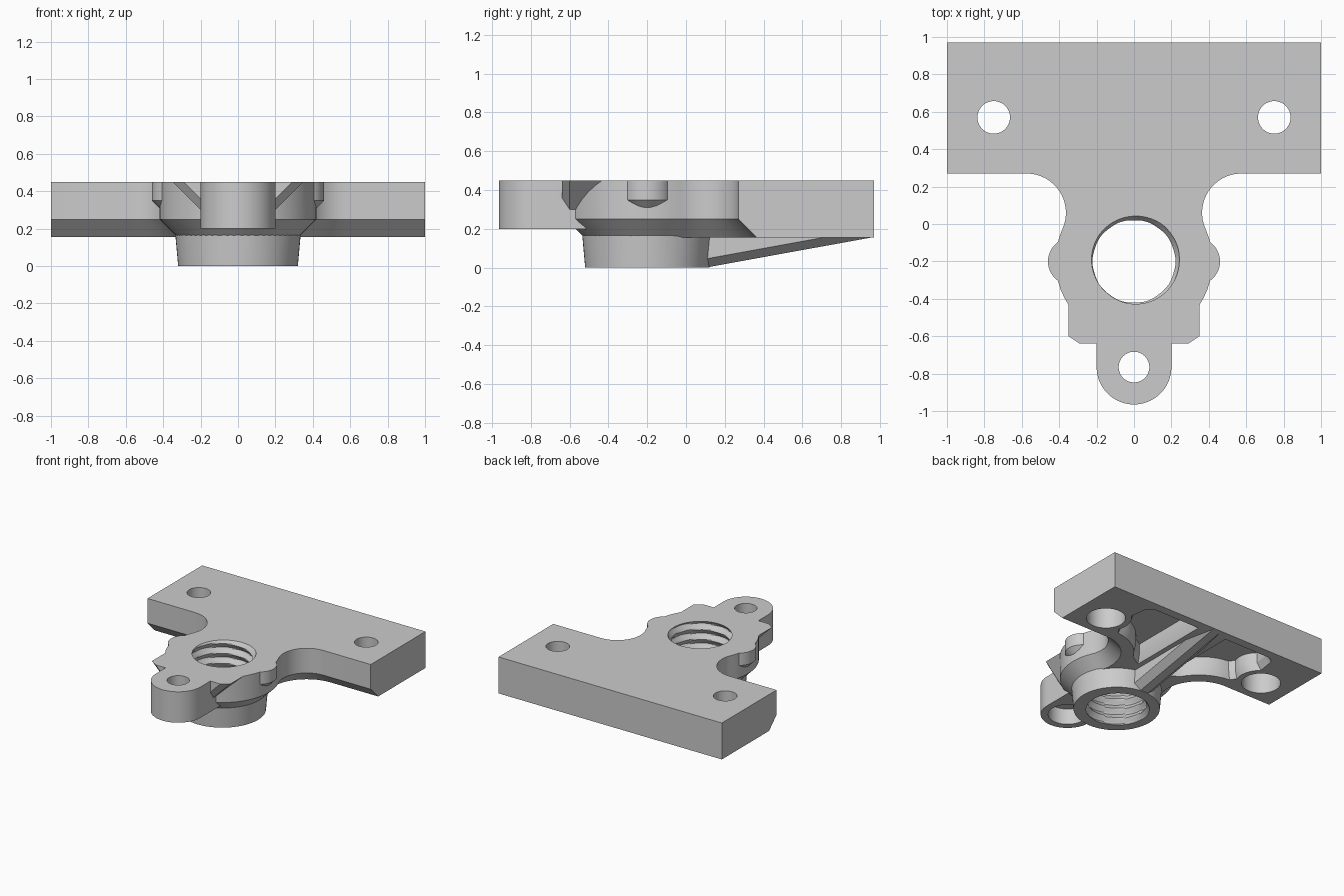
import bpy, bmesh
from math import cos, sin, radians, tau

if "Cube" in bpy.data.objects:
    bpy.data.objects.remove(bpy.data.objects["Cube"])

grey = bpy.data.materials.new("plain grey")
grey.use_nodes = True
grey.diffuse_color = (0.6, 0.6, 0.6, 1)
grey.node_tree.nodes["Principled BSDF"].inputs["Base Color"].default_value = (0.6, 0.6, 0.6, 1)


def arc(cx, cy, r, a0, a1, steps=12):
    angles = [radians(a0 + (a1 - a0) * i / steps) for i in range(steps + 1)]
    return [(cx + r * cos(a), cy + r * sin(a)) for a in angles]


def circle(cx, cy, r, n=48):
    return arc(cx, cy, r, 0, 360, n)[:-1]


def level(points, z):
    return [(x, y, z) for x, y in points]


def mirrored(half):
    return half + [(-x, y) for x, y in reversed(half)]


def loft(name, rings):
    """Closed solid through rings with equal point counts."""
    bm = bmesh.new()
    loops = [[bm.verts.new(p) for p in ring] for ring in rings]
    n = len(loops[0])
    for a, b in zip(loops, loops[1:]):
        for i in range(n):
            j = (i + 1) % n
            bm.faces.new((a[i], a[j], b[j], b[i]))
    bm.faces.new(loops[0])
    bm.faces.new(loops[-1])
    bmesh.ops.recalc_face_normals(bm, faces=bm.faces)
    mesh = bpy.data.meshes.new(name)
    bm.to_mesh(mesh)
    bm.free()
    mesh.materials.append(grey)
    obj = bpy.data.objects.new(name, mesh)
    bpy.context.collection.objects.link(obj)
    return obj


def combine(target, tool, operation):
    mod = target.modifiers.new(operation.lower(), "BOOLEAN")
    mod.operation, mod.solver, mod.object = operation, "EXACT", tool
    bpy.context.view_layer.objects.active = target
    bpy.ops.object.modifier_apply(modifier=mod.name)
    bpy.data.objects.remove(tool)


TOP = 0.45
BOSS_Y = -0.2
LUG_Y = -0.765


# Plate, neck and round body share one outline with a chamfered underside
def body_outline(inset):
    return mirrored([(1, 0.97), (1, 0.27 + inset)]
                    + arc(0.574, 0.06, 0.21 + inset, 90, 204.4, 16)
                    + arc(0, BOSS_Y, 0.42 - inset, 18, -86, 16))


bracket = loft("mounting_bracket", [level(body_outline(0), TOP),
                                    level(body_outline(0), 0.25),
                                    level(body_outline(0.095), 0.155)])


# Underside pockets beside the rib
def pocket(side, scale):
    pts = ([(0.13, 0.9)] + arc(0.54, 0.83, 0.07, 90, 0, 5)
           + arc(0.75, 0.57, 0.19, 130, 200, 6)
           + arc(0.574, 0.06, 0.4, 95, 150, 8) + [(0.13, 0.2)])
    cx, cy = 0.33, 0.62
    return [(side * (cx + (x - cx) * scale), cy + (y - cy) * scale) for x, y in pts]


for side in (-1, 1):
    combine(bracket, loft("pocket_cutter", [level(pocket(side, 1.02), 0.14),
                                            level(pocket(side, 0.9), 0.215),
                                            level(pocket(side, 0.9), 0.3)]), "DIFFERENCE")

# Tapered tube below the body
combine(bracket, loft("tube", [level(circle(0, BOSS_Y, 0.32, 64), 0),
                               level(circle(0, BOSS_Y, 0.337, 64), 0.19),
                               level(circle(0, BOSS_Y, 0.337, 64), 0.3)]), "UNION")


# Sloping rib from the tube to the back edge
def rib_section(y, z):
    half = [(0.035, z), (0.09, z + 0.045), (0.09, 0.32)]
    return [(x, y, h) for x, h in mirrored(half)]


combine(bracket, loft("rib", [rib_section(0.1, 0), rib_section(0.96, 0.156)]), "UNION")


# Front shoulder with sloped undersides
def shoulder(w):
    return mirrored([(w, -0.35), (w, -0.6), (w - 0.06, -0.64)])


combine(bracket, loft("shoulder", [level(shoulder(0.35), TOP),
                                   level(shoulder(0.2), 0.3)]), "UNION")

# Front lug
lug = [(0.2, -0.5)] + arc(0, LUG_Y, 0.2, 0, -180, 28) + [(-0.2, -0.5)]
combine(bracket, loft("lug", [level(lug, 0.2), level(lug, TOP)]), "UNION")

# Side bumps with conical undersides
for side in (-1, 1):
    rings = [level(circle(side * 0.333, BOSS_Y, r), z)
             for r, z in ((0.127, TOP), (0.127, 0.35), (0.02, 0.243))]
    combine(bracket, loft("side_bump", rings), "UNION")

# Screw holes, wider from below
for x, y, r in ((-0.75, 0.57, 0.087), (0.75, 0.57, 0.087), (0, LUG_Y, 0.082)):
    wide = 0.145
    rings = [level(circle(x, y, rad), z)
             for rad, z in ((wide, 0.1), (wide, 0.33), (r, 0.331), (r, 0.5))]
    combine(bracket, loft("hole_cutter", rings), "DIFFERENCE")

# Threaded bore
PITCH, TURN = 0.08, 64
rings = []
for k in range(63):
    z = -0.02 + k * PITCH / 10
    ring = []
    for i in range(TURN):
        phase = (z / PITCH - i / TURN) % 1
        r = 0.22 + 0.03 * (1 - abs(2 * phase - 1))
        a = tau * i / TURN
        ring.append((r * cos(a), BOSS_Y + r * sin(a), z))
    rings.append(ring)
combine(bracket, loft("thread_cutter", rings), "DIFFERENCE")

# Smooth rounds, sharp edges
bpy.ops.object.select_all(action="DESELECT")
bracket.select_set(True)
bpy.context.view_layer.objects.active = bracket
bpy.ops.object.shade_smooth_by_angle(angle=radians(25))
